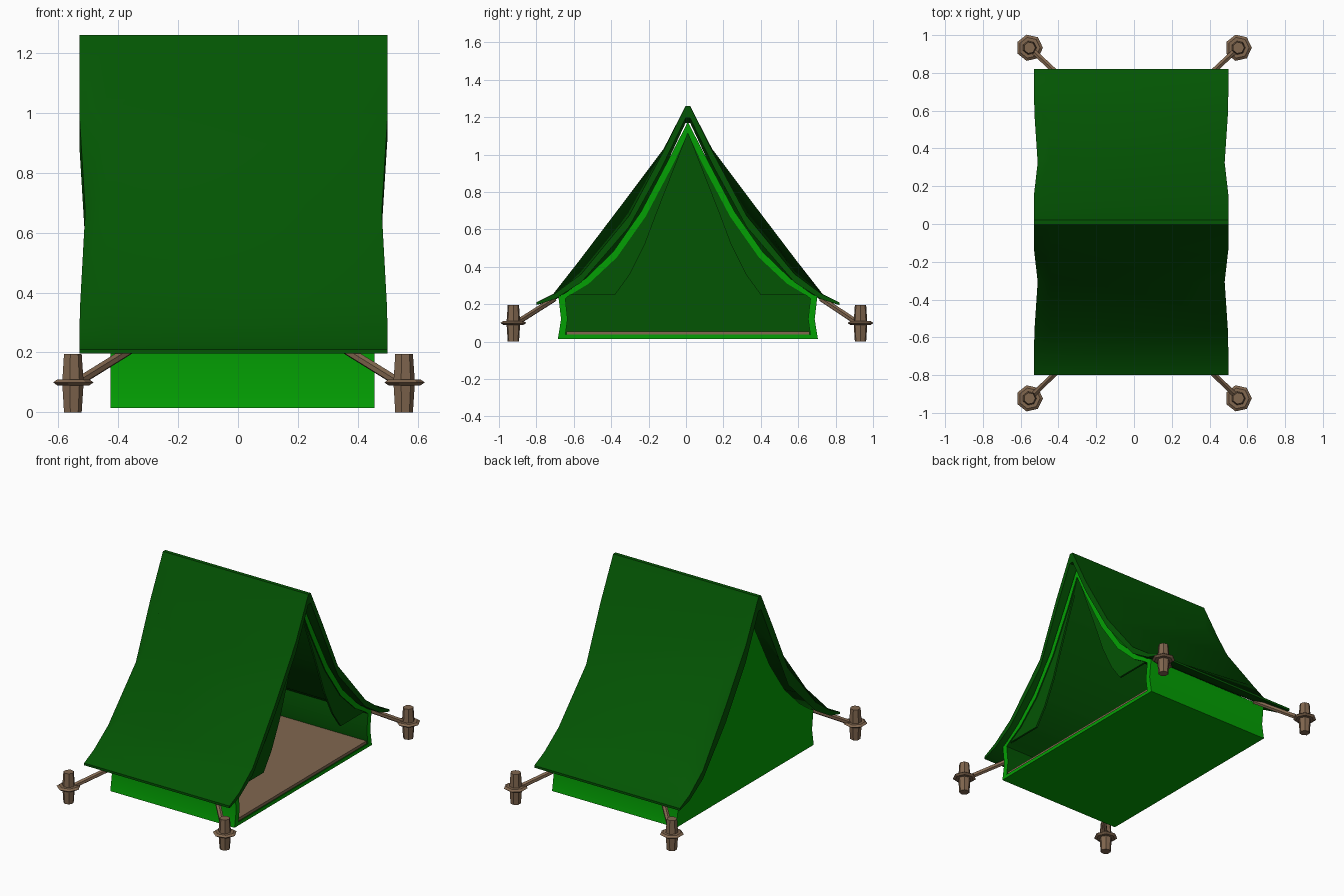
import bpy, bmesh, math
from mathutils import Vector

if "Cube" in bpy.data.objects:
    bpy.data.objects.remove(bpy.data.objects["Cube"])

YC = 0.01  # ridge centre line


def mat(name, rgb):
    m = bpy.data.materials.new(name)
    m.diffuse_color = (*rgb, 1)
    m.use_nodes = True
    m.node_tree.nodes["Principled BSDF"].inputs["Base Color"].default_value = m.diffuse_color
    return m


BRIGHT = mat("bright_green", (0.001, 0.35, 0.001))
DARK = mat("dark_green", (0.001, 0.09, 0.001))
BROWN = mat("brown", (0.22, 0.135, 0.078))


def finish(name, bm, mats, angle=None):
    bmesh.ops.recalc_face_normals(bm, faces=bm.faces)
    me = bpy.data.meshes.new(name)
    bm.to_mesh(me)
    bm.free()
    for m in mats:
        me.materials.append(m)
    ob = bpy.data.objects.new(name, me)
    bpy.context.collection.objects.link(ob)
    if angle:
        bpy.ops.object.select_all(action='DESELECT')
        ob.select_set(True)
        bpy.context.view_layer.objects.active = ob
        bpy.ops.object.shade_smooth_by_angle(angle=math.radians(angle))
    return ob


def mirrored(half):
    """Half profile (ridge to base) -> full profile from -y to +y."""
    left = [(-y, z) for y, z in reversed(half) if y > 0]
    return left + half


# inner tent: shell open at +x, closed at -x, bright outside and dark inside
outer = mirrored([(0, 1.175), (0.10, 0.98), (0.25, 0.695), (0.40, 0.48), (0.55, 0.335),
                  (0.655, 0.26), (0.692, 0.24), (0.678, 0.12), (0.695, 0.015)])
inner_half = [(0, 1.115), (0.08, 0.945), (0.225, 0.67), (0.38, 0.45), (0.53, 0.31),
              (0.63, 0.25), (0.655, 0.23), (0.643, 0.12), (0.655, 0.037)]
inner = mirrored(inner_half)
bm = bmesh.new()
rings = [[bm.verts.new((x, y + YC, z)) for y, z in prof]
         for x, prof in ((-0.425, outer), (0.455, outer), (0.455, inner), (-0.405, inner))]
n = len(outer)
for k in range(3):
    for i in range(n):
        j = (i + 1) % n
        f = bm.faces.new((rings[k][i], rings[k][j], rings[k + 1][j], rings[k + 1][i]))
        f.material_index = 1 if k == 2 else 0
bm.faces.new(rings[0]).material_index = 0
bm.faces.new(rings[3]).material_index = 1
finish("inner_tent", bm, [BRIGHT, DARK], angle=25)

# door flaps: curved panels either side of the entrance
door = [(0.39, 0.25), (0.31, 0.36), (0.23, 0.52), (0.17, 0.68), (0.08, 0.91)]
for s, name in ((-1, "left_door_flap"), (1, "right_door_flap")):
    bm = bmesh.new()
    pts = inner_half[:6] + door
    f = bm.faces.new([bm.verts.new((0.436, s * y + YC, z)) for y, z in pts])
    ext = bmesh.ops.extrude_face_region(bm, geom=[f])
    bmesh.ops.translate(bm, vec=(0.012, 0, 0),
                        verts=[v for v in ext["geom"] if isinstance(v, bmesh.types.BMVert)])
    finish(name, bm, [DARK])

# floor mat
bm = bmesh.new()
bmesh.ops.create_cube(bm, size=1)
for v in bm.verts:
    v.co = Vector((0.022 + v.co.x * 0.85, YC + v.co.y * 1.30, 0.045 + v.co.z * 0.02))
finish("floor_mat", bm, [BROWN])

# rain cover: taut near the closed end, sagging towards both edges
taut = [(0.012, 1.26), (0.13, 1.03), (0.335, 0.757), (0.58, 0.434), (0.72, 0.255), (0.81, 0.21)]
sag = [(0.012, 1.26), (0.14, 1.0), (0.315, 0.672), (0.57, 0.362), (0.71, 0.258), (0.81, 0.21)]
inset = [0, 0, 0.02, 0.003, 0, 0]
thin = [0.065, 0.07, 0.06, 0.045, 0.03, 0.014]
thick = [0.09, 0.105, 0.105, 0.055, 0.034, 0.014]
stations = [(-0.53, 1, 1, thick), (-0.44, 0, 0, thin), (0.50, 1, -1, thin)]
bm = bmesh.new()
loops = []
for x, w, side, drop in stations:
    half = [(x + side * d, a[0] + (b[0] - a[0]) * w, a[1] + (b[1] - a[1]) * w, t)
            for a, b, d, t in zip(taut, sag, inset, drop)]
    row = [(px, -y, z, t) for px, y, z, t in reversed(half)] + half
    loops.append([bm.verts.new((px, y + YC, z)) for px, y, z, t in row]
                 + [bm.verts.new((px, y + YC, z - t)) for px, y, z, t in reversed(row)])
m = len(loops[0])
for a, b in zip(loops, loops[1:]):
    for i in range(m):
        j = (i + 1) % m
        bm.faces.new((a[i], b[i], b[j], a[j]))
for lp in (loops[0], loops[-1]):
    for i in range(m // 2 - 1):
        bm.faces.new((lp[i], lp[i + 1], lp[m - 2 - i], lp[m - 1 - i]))
finish("rain_cover", bm, [DARK], angle=28)


def lathe(bm, profile, sides, centre):
    """Stack of polygon rings (radius, z), capped at both ends."""
    rs = [[bm.verts.new((centre[0] + r * math.cos(2 * math.pi * i / sides),
                         centre[1] + r * math.sin(2 * math.pi * i / sides), z))
           for i in range(sides)] for r, z in profile]
    for a, b in zip(rs, rs[1:]):
        for i in range(sides):
            j = (i + 1) % sides
            bm.faces.new((a[i], a[j], b[j], b[i]))
    bm.faces.new(rs[0])
    bm.faces.new(rs[-1])


# pegs with a collar, and guy ropes up to the cover
for sx in (-1, 1):
    for sy in (-1, 1):
        tag = ("left" if sx < 0 else "right") + ("_front" if sy < 0 else "_back")
        c = (sx * 0.553, sy * 0.928 + 0.005)
        bm = bmesh.new()
        lathe(bm, [(0.031, 0), (0.037, 0.09), (0.056, 0.09), (0.071, 0.10), (0.056, 0.11),
                   (0.037, 0.11), (0.031, 0.195)], 7, c)
        finish(tag + "_peg", bm, [BROWN])

        start = Vector((c[0], c[1], 0.09))
        end = Vector((sx * 0.33, sy * 0.715 + YC, 0.228))
        d = end - start
        bm = bmesh.new()
        bmesh.ops.create_cone(bm, cap_ends=True, segments=6, radius1=0.016,
                              radius2=0.016, depth=d.length)
        rope = finish(tag + "_guy_rope", bm, [BROWN])
        rope.rotation_euler = d.to_track_quat('Z', 'Y').to_euler()
        rope.location = (start + end) / 2
